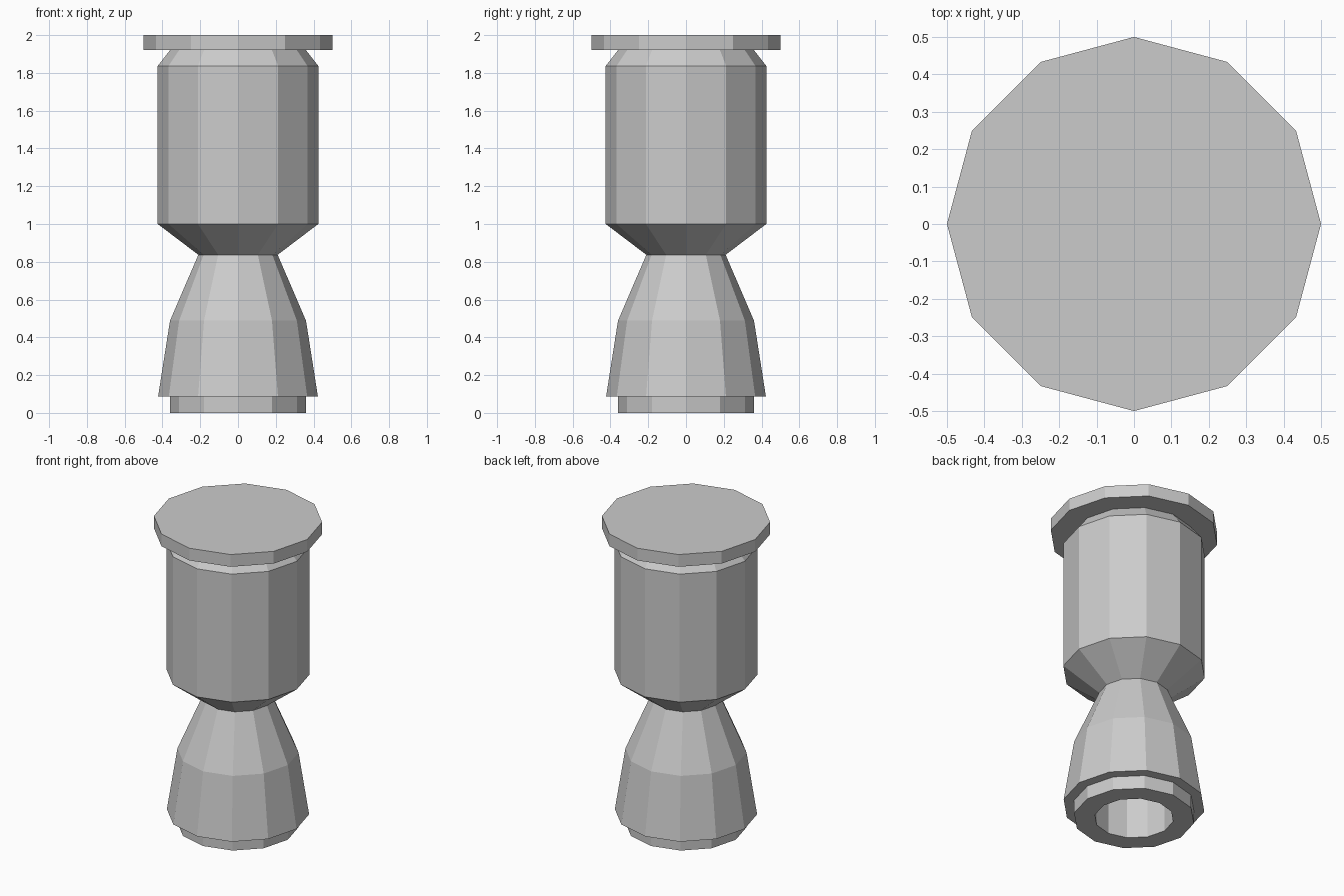
import bpy, bmesh
from math import cos, sin, pi

if "Cube" in bpy.data.objects:
    bpy.data.objects.remove(bpy.data.objects["Cube"])

SIDES = 12


def lathe(name, profile, cap_start=False, cap_end=False):
    """Turn a (radius, z) profile, listed from the top down the outside, into 12 flat sides."""
    bm = bmesh.new()
    rings = [[bm.verts.new((r * cos(2 * pi * k / SIDES), r * sin(2 * pi * k / SIDES), z))
              for k in range(SIDES)] for r, z in profile]
    for a, b in zip(rings, rings[1:]):
        for k in range(SIDES):
            n = (k + 1) % SIDES
            bm.faces.new((a[k], b[k], b[n], a[n]))
    if cap_start:
        bm.faces.new(rings[0])
    if cap_end:
        bm.faces.new(rings[-1][::-1])
    mesh = bpy.data.meshes.new(name)
    bm.to_mesh(mesh)
    bm.free()
    obj = bpy.data.objects.new(name, mesh)
    bpy.context.collection.objects.link(obj)
    return obj


# Wide mounting plate on top
lathe("top_plate", [(0.5, 2.0), (0.5, 1.92), (0.36, 1.92)], cap_start=True)

# Main drum with a chamfered shoulder and a taper to the throat
lathe("body", [(0.36, 1.92), (0.425, 1.837), (0.425, 1.0), (0.21, 0.837)])

# Flared bell, inset bottom ring and blind bore
lathe("nozzle", [(0.21, 0.837), (0.36, 0.488), (0.423, 0.087), (0.36, 0.087),
                 (0.36, 0.0), (0.235, 0.0), (0.235, 0.45)], cap_end=True)
